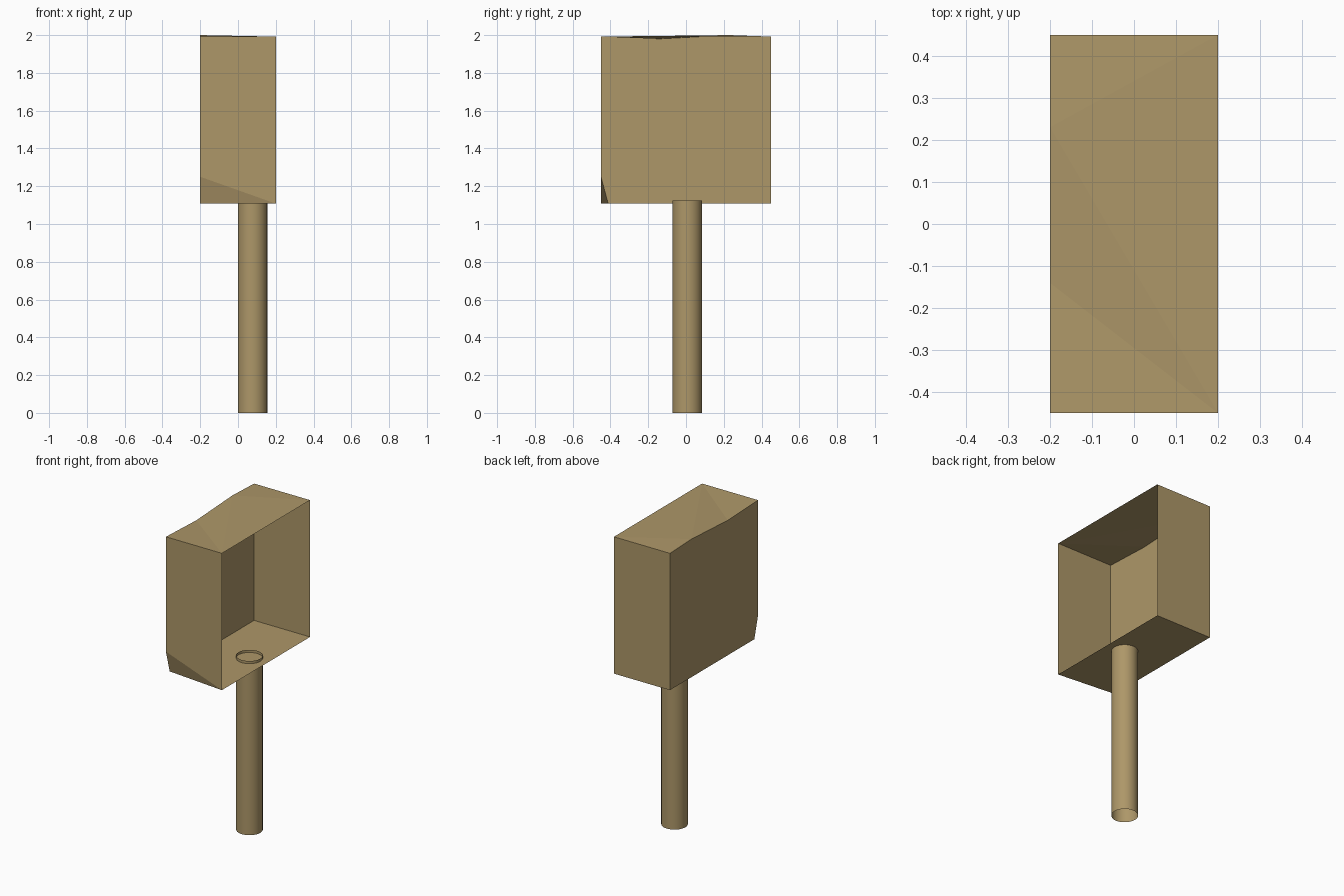
import bpy, bmesh, math
from mathutils import Matrix

if "Cube" in bpy.data.objects:
    bpy.data.objects.remove(bpy.data.objects["Cube"])

tan = bpy.data.materials.new("weathered tan")
tan.diffuse_color = (0.42, 0.31, 0.14, 1)
tan.use_nodes = True
tan.node_tree.nodes["Principled BSDF"].inputs["Base Color"].default_value = tan.diffuse_color


def finish(bm, name):
    mesh = bpy.data.meshes.new(name)
    bm.to_mesh(mesh)
    bm.free()
    mesh.materials.append(tan)
    obj = bpy.data.objects.new(name, mesh)
    bpy.context.collection.objects.link(obj)
    return obj


# Open box: thin panels, open towards +x, with a dented rear rim
X, Y, BASE, TOP = 0.2, 0.45, 1.108, 1.992
bm = bmesh.new()


def ring(x, points):
    return [bm.verts.new((x, y, z)) for y, z in points]


# opening corners: bottom left, bottom right, top right, top left (y, z)
o = ring(X, [(-Y, BASE), (Y, BASE), (Y, TOP), (-Y, TOP)])
# rear rim: chipped lower corner and wavy top edge
r = ring(-X, [(-0.412, BASE), (Y, BASE), (Y, TOP), (0.23, 2.0),
              (-0.14, 1.98), (-Y, TOP), (-Y, 1.25)])
panels = [
    r[::-1],                                   # rear
    (o[0], r[0], r[1], o[1]),                  # floor
    (o[1], r[1], r[2], o[2]),                  # +y side
    (o[2], r[2], r[3]), (o[2], r[3], o[3]),    # wavy top
    (o[3], r[3], r[4]), (o[3], r[4], r[5]),
    (o[3], r[5], r[6], o[0]), (o[0], r[6], r[0]),  # -y side with chip
]
for p in panels:
    bm.faces.new(p)
bmesh.ops.recalc_face_normals(bm, faces=bm.faces)
finish(bm, "open_box")

# Post: open tube poking slightly through the floor
H, R = 1.125, 0.078
bm = bmesh.new()
bmesh.ops.create_cone(bm, cap_ends=False, segments=32, radius1=R, radius2=R,
                      depth=H, matrix=Matrix.Translation((0.077, 0.007, H / 2)))
post = finish(bm, "post")
for f in post.data.polygons:
    f.use_smooth = True
